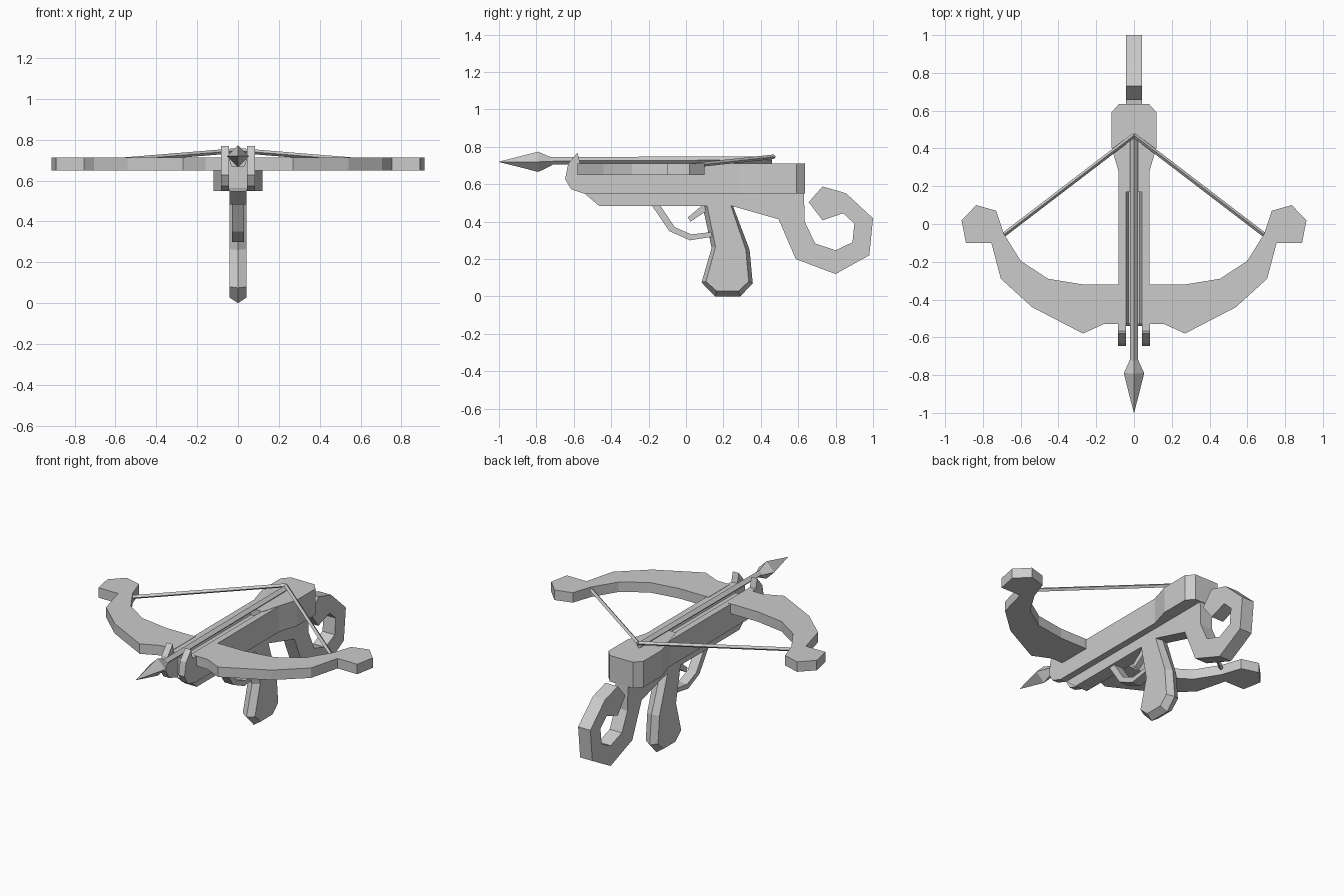
import bpy, bmesh
from mathutils import Vector

if "Cube" in bpy.data.objects:
    bpy.data.objects.remove(bpy.data.objects["Cube"])

def loft(name, rings):
    """Skin a list of matching closed rings and cap both ends."""
    bm = bmesh.new()
    vs = [[bm.verts.new(p) for p in r] for r in rings]
    n = len(rings[0])
    for a, b in zip(vs, vs[1:]):
        for i in range(n):
            j = (i + 1) % n
            bm.faces.new((a[i], a[j], b[j], b[i]))
    bm.faces.new(vs[0])
    bm.faces.new(vs[-1])
    bmesh.ops.recalc_face_normals(bm, faces=bm.faces)
    me = bpy.data.meshes.new(name)
    bm.to_mesh(me)
    bm.free()
    ob = bpy.data.objects.new(name, me)
    bpy.context.collection.objects.link(ob)
    return ob

def prism(name, pts, axis, lo, hi):
    """Extrude a 2D profile along an axis between lo and hi."""
    put = {'x': lambda p, d: (d, p[0], p[1]),
           'y': lambda p, d: (p[0], d, p[1]),
           'z': lambda p, d: (p[0], p[1], d)}[axis]
    return loft(name, [[put(p, d) for p in pts] for d in (lo, hi)])

def mirror(ob):
    m = ob.modifiers.new("Mirror", 'MIRROR')
    m.use_axis[0] = True
    m.use_mirror_merge = False
    return ob

def diamond_rod(name, stations):
    """Four-sided rod through (point, radius) stations."""
    d = (stations[-1][0] - stations[0][0]).normalized()
    side = d.cross(Vector((0, 0, 1))).normalized()
    up = side.cross(d)
    return loft(name, [[p + side * r, p + up * r, p - side * r, p - up * r]
                       for p, r in stations])

# Grooved rail that carries the bolt
prism("rail", [(-.083, .55), (.083, .55), (.083, .71), (.043, .71), (.03, .67),
               (-.03, .67), (-.043, .71), (-.083, .71)], 'y', -.53, .41)

# Wider block at the rear of the rail
half = [(.05, .17), (.12, .41), (.12, .59), (.08, .635)]
prism("rear_block", half + [(-x, y) for x, y in reversed(half)], 'z', .55, .712)

# Front prongs either side of the bolt
mirror(prism("front_prong", [(-.52, .55), (-.54, .548), (-.615, .574), (-.646, .627),
                             (-.63, .71), (-.58, .77), (-.566, .71), (-.52, .71)],
             'x', .043, .084))

# Keel running back into the curled shoulder stock
prism("keel_and_stock", [
    (-.53, .56), (-.54, .548), (-.464, .484), (.245, .484), (.495, .413), (.587, .2),
    (.8, .12), (.98, .22), (1, .418), (.855, .552), (.73, .588), (.656, .504),
    (.73, .407), (.84, .445), (.9, .39), (.89, .29), (.8, .247), (.69, .284),
    (.635, .4), (.63, .56)], 'x', -.042, .042)

# Pistol grip with a ridge down its front and back
outer = [(.085, .5), (.137, .26), (.083, .075), (.155, 0), (.29, 0), (.357, .07),
         (.34, .25), (.245, .5)]
inner = [(.11, .5), (.158, .265), (.107, .08), (.165, .028), (.28, .028), (.335, .08),
         (.32, .25), (.235, .5)]
loft("grip", [[(x, y, z) for y, z in ring]
              for x, ring in ((-.042, inner), (0, outer), (.042, inner))])

# Trigger and its guard
prism("trigger_guard", [(-.185, .49), (-.09, .35), (.02, .3), (.145, .32), (.14, .345),
                        (.03, .332), (-.06, .37), (-.14, .49)], 'x', -.03, .03)
prism("trigger", [(.01, .423), (.024, .4), (.115, .46), (.11, .5), (.09, .49)],
      'x', -.018, .018)

# Bow limbs with knobbed tips
mirror(prism("bow_limb", [
    (.07, -.53), (.16, -.53), (.27, -.58), (.54, -.44), (.705, -.29), (.755, -.1),
    (.89, -.1), (.913, .02), (.835, .1), (.73, .07), (.69, -.05), (.6, -.195),
    (.455, -.29), (.27, -.32), (.07, -.32)], 'z', .65, .712))

# Drawn string
mirror(diamond_rod("bowstring", [(Vector((.7, -.065, .69)), .012),
                                 (Vector((0, .47, .747)), .012)]))

# Bolt: shaft and arrowhead
diamond_rod("bolt_shaft", [(Vector((0, -.75, .725)), .02), (Vector((0, .46, .73)), .02)])
diamond_rod("bolt_head", [(Vector((0, -1, .72)), .001), (Vector((0, -.79, .72)), .054),
                          (Vector((0, -.715, .722)), .02)])
